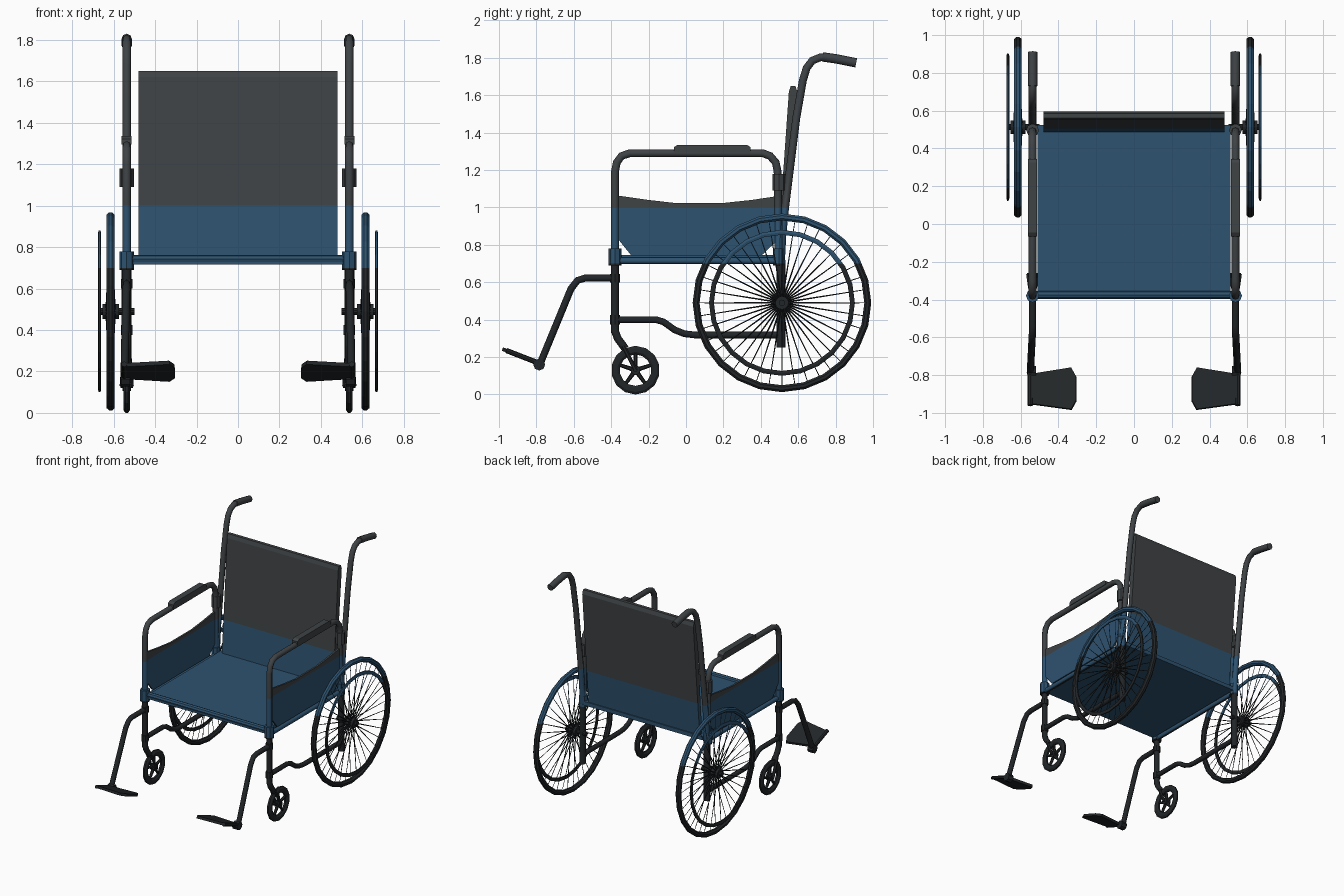
import bpy, bmesh, math
from mathutils import Vector, Matrix

if "Cube" in bpy.data.objects:
    bpy.data.objects.remove(bpy.data.objects["Cube"])

X = 0.537  # half width of the side frames


def material(name, rgb):
    m = bpy.data.materials.new(name)
    m.diffuse_color = (*rgb, 1)
    m.use_nodes = True
    m.node_tree.nodes["Principled BSDF"].inputs["Base Color"].default_value = m.diffuse_color
    return m


MATS = [material("black", (0.016, 0.019, 0.021)),
        material("blue", (0.027, 0.085, 0.16)),
        material("charcoal", (0.05, 0.056, 0.06))]


def finish(name, bm, mirror=True):
    """Colour in height bands (black, blue, charcoal) and mirror to the other side."""
    for z in (0.7, 1.0):
        bmesh.ops.bisect_plane(bm, geom=bm.verts[:] + bm.edges[:] + bm.faces[:],
                               plane_co=(0, 0, z), plane_no=(0, 0, 1))
    bmesh.ops.recalc_face_normals(bm, faces=bm.faces[:])
    for f in bm.faces:
        z = f.calc_center_median().z
        f.material_index = 0 if z < 0.7 else 1 if z < 1.0 else 2
    me = bpy.data.meshes.new(name)
    bm.to_mesh(me)
    bm.free()
    for m in MATS:
        me.materials.append(m)
    ob = bpy.data.objects.new(name, me)
    bpy.context.collection.objects.link(ob)
    if mirror:
        ob.modifiers.new("mirror", 'MIRROR').use_axis[0] = True
    return ob


def rod(bm, a, b, r, r2=None, n=8):
    a, b = Vector(a), Vector(b)
    d = b - a
    mat = Matrix.Translation((a + b) / 2) @ d.to_track_quat('Z', 'Y').to_matrix().to_4x4()
    bmesh.ops.create_cone(bm, cap_ends=True, segments=n, radius1=r,
                          radius2=r if r2 is None else r2, depth=d.length, matrix=mat)


def ring(bm, c, R, wx, wr, n, m=8):
    """Ring around the x axis with an elliptical section."""
    rows = []
    for i in range(n):
        a = math.tau * i / n
        row = []
        for j in range(m):
            t = math.tau * (j + 0.5) / m
            r = R + wr * math.cos(t)
            row.append(bm.verts.new((c[0] + wx * math.sin(t), c[1] + r * math.sin(a),
                                     c[2] - r * math.cos(a))))
        rows.append(row)
    for i in range(n):
        p, q = rows[i], rows[(i + 1) % n]
        for j in range(m):
            k = (j + 1) % m
            bm.faces.new((p[j], p[k], q[k], q[j]))


def tube(name, pts, r):
    """Bent tube along (y, z) or (x, y, z) points."""
    cu = bpy.data.curves.new(name, 'CURVE')
    cu.dimensions = '3D'
    cu.bevel_depth, cu.bevel_resolution, cu.use_fill_caps = r, 2, True
    s = cu.splines.new('POLY')
    s.points.add(len(pts) - 1)
    for p, q in zip(s.points, pts):
        p.co = (*(q if len(q) == 3 else (X, *q)), 1)
    tmp = bpy.data.objects.new("tmp", cu)
    bpy.context.collection.objects.link(tmp)
    me = bpy.data.meshes.new_from_object(
        tmp.evaluated_get(bpy.context.evaluated_depsgraph_get()))
    bm = bmesh.new()
    bm.from_mesh(me)
    bpy.data.objects.remove(tmp)
    bpy.data.meshes.remove(me)
    bpy.data.curves.remove(cu)
    return finish(name, bm)


def prism(name, pts, offset, mirror=True):
    """Outline extruded along an offset."""
    bm = bmesh.new()
    f = bm.faces.new([bm.verts.new(p) for p in pts])
    g = bmesh.ops.extrude_face_region(bm, geom=[f], use_keep_orig=True)
    bmesh.ops.translate(bm, vec=offset, verts=[v for v in g["geom"]
                                               if isinstance(v, bmesh.types.BMVert)])
    return finish(name, bm, mirror)


# Frame tubes
tube("armrest_frame", [(-0.38, 0.33), (-0.38, 1.19), (-0.37, 1.24), (-0.345, 1.275),
                       (-0.30, 1.29), (0.41, 1.29), (0.45, 1.275), (0.48, 1.24),
                       (0.49, 1.19), (0.495, 0.7)], 0.021)
tube("back_post", [(0.507, 0.7), (0.515, 0.85), (0.53, 1.0), (0.555, 1.2), (0.59, 1.48),
                   (0.625, 1.68), (0.645, 1.745), (0.675, 1.785), (0.72, 1.803),
                   (0.78, 1.797)], 0.021)
tube("push_handle", [(0.73, 1.805), (0.80, 1.795), (0.91, 1.773)], 0.025)
tube("rear_lower_post", [(0.507, 0.25), (0.507, 0.72)], 0.024)
tube("lower_side_rail", [(-0.38, 0.40), (-0.16, 0.40), (-0.12, 0.388), (-0.06, 0.345),
                         (-0.01, 0.325), (0.05, 0.318), (0.507, 0.318)], 0.018)
tube("seat_side_rail", [(-0.38, 0.715), (0.50, 0.715)], 0.018)
tube("footrest_hanger", [(X, -0.38, 0.622), (X, -0.54, 0.622), (0.538, -0.58, 0.61),
                         (0.54, -0.615, 0.565), (0.549, -0.79, 0.14)], 0.019)

# Joint collars on the posts
bm = bmesh.new()
for y, z0, z1, r in ((-0.38, 0.69, 0.78, 0.035), (0.497, 0.69, 0.78, 0.032),
                     (0.497, 1.09, 1.18, 0.034), (-0.38, 0.375, 0.425, 0.027),
                     (-0.38, 0.60, 0.645, 0.027)):
    rod(bm, (X, y, z0), (X, y, z1), r)
finish("joint_collars", bm)

# Seat, its front bar and the backrest
prism("seat", [(-0.51, -0.39, 0.715), (0.51, -0.39, 0.715), (0.51, 0.525, 0.715),
               (-0.51, 0.525, 0.715)], (0, 0, 0.03), False)
bm = bmesh.new()
rod(bm, (-X, -0.375, 0.742), (X, -0.375, 0.742), 0.021)
finish("seat_front_bar", bm, False)
prism("backrest", [(-0.48, 0.485, 0.73), (-0.48, 0.51, 1.05), (-0.48, 0.55, 1.62),
                   (-0.48, 0.56, 1.65), (-0.48, 0.585, 1.65), (-0.48, 0.595, 1.62),
                   (-0.48, 0.545, 1.05), (-0.48, 0.515, 0.73)], (0.96, 0, 0), False)

# Cloth side panels and arm pads
prism("side_panel", [(0.53, y, z) for y, z in
                     ((-0.29, 0.74), (0.40, 0.74), (0.485, 0.82), (0.485, 1.06),
                      (0.35, 1.04), (0.2, 1.024), (-0.06, 1.024), (-0.2, 1.04),
                      (-0.375, 1.065), (-0.375, 0.845))], (0.014, 0, 0))
prism("arm_pad", [(0.513, y, z) for y, z in
                  ((-0.065, 1.295), (0.345, 1.295), (0.345, 1.322), (0.325, 1.335),
                   (-0.045, 1.335), (-0.065, 1.322))], (0.048, 0, 0))

# Foot plates and their pivots
prism("foot_plate", [(0.55, -0.80, 0.163), (0.55, -0.955, 0.222), (0.33, -0.985, 0.234),
                     (0.305, -0.94, 0.217), (0.305, -0.81, 0.167),
                     (0.33, -0.765, 0.15)], (0.003, 0.006, 0.018))
bm = bmesh.new()
rod(bm, (0.52, -0.785, 0.16), (0.565, -0.785, 0.16), 0.032)
rod(bm, (0.549, -0.78, 0.165), (0.549, -0.96, 0.235), 0.014)
finish("foot_plate_pivot", bm)

# Large rear wheels
C = Vector((0.615, 0.513, 0.49))
bm = bmesh.new()
ring(bm, C, 0.459, 0.021, 0.02, 24)
finish("rear_tyre", bm)
bm = bmesh.new()
ring(bm, C + Vector((0.053, 0, 0)), 0.377, 0.008, 0.015, 24, 6)
finish("hand_rim", bm)
bm = bmesh.new()
for i in range(40):
    a = math.tau * i / 40
    d = Vector((0, math.cos(a), math.sin(a)))
    side = Vector((0.02 if i % 2 else -0.02, 0, 0))
    rod(bm, C + d * 0.025 + side, C + d * 0.45, 0.0045, 0.002, 4)
finish("rear_spokes", bm)
bm = bmesh.new()
rod(bm, (0.50, C.y, C.z), (0.675, C.y, C.z), 0.017, n=10)
rod(bm, (0.575, C.y, C.z), (0.655, C.y, C.z), 0.036, n=12)
finish("rear_hub", bm)

# Small front casters
K = Vector((X, -0.27, 0.13))
bm = bmesh.new()
ring(bm, K, 0.107, 0.017, 0.025, 14)
rod(bm, K - Vector((0.02, 0, 0)), K + Vector((0.02, 0, 0)), 0.025, n=10)
for i in range(5):
    a = math.tau * i / 5 + math.pi / 2
    rod(bm, K, K + Vector((0, math.cos(a), math.sin(a))) * 0.095, 0.013, 0.009, 6)
finish("caster_wheel", bm)
tube("caster_stem", [(-0.38, 0.40), (-0.378, 0.335), (-0.365, 0.30), (-0.325, 0.245)], 0.021)
bm = bmesh.new()
for s in (-0.024, 0.024):
    rod(bm, (X + s * 0.6, -0.335, 0.26), (X + s, K.y, K.z), 0.011, n=6)
rod(bm, K - Vector((0.03, 0, 0)), K + Vector((0.03, 0, 0)), 0.01)
finish("caster_fork", bm)
